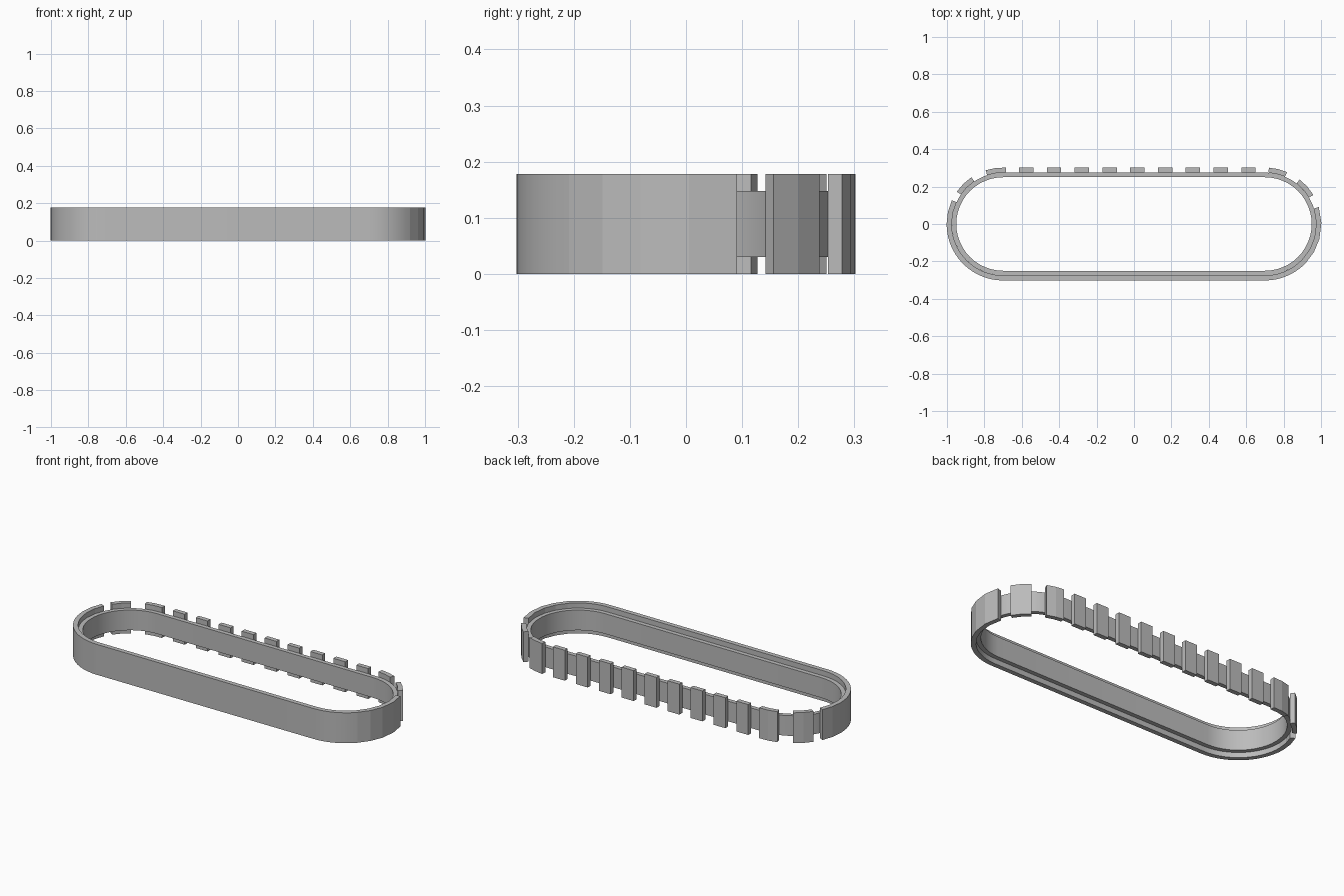
import bpy, bmesh
from math import sin, cos, radians

cube = bpy.data.objects.get("Cube")
if cube:
    bpy.data.objects.remove(cube, do_unlink=True)

HALF = 0.70                            # half length of the straight run
R_IN, R_MID, R_OUT = 0.25, 0.275, 0.302
HEIGHT, BELT_LOW, BELT_HIGH = 0.178, 0.03, 0.148

grey = bpy.data.materials.new("plain grey")
grey.use_nodes = True
grey.diffuse_color = (0.5, 0.5, 0.5, 1)
grey.node_tree.nodes["Principled BSDF"].inputs["Base Color"].default_value = (0.5, 0.5, 0.5, 1)


def arc(cx, start, end, steps):
    """Stations along an arc: centre x and angle in degrees."""
    return [(cx, start + (end - start) * i / steps) for i in range(steps + 1)]


def band(name, stations, r0, r1, z0, z1, closed=False, smooth=True):
    """Sweep a rectangular section through the stations."""
    bm = bmesh.new()
    rings = []
    for cx, deg in stations:
        a = radians(deg)
        rings.append([bm.verts.new((cx + r * cos(a), r * sin(a), z))
                      for r, z in ((r0, z0), (r1, z0), (r1, z1), (r0, z1))])
    pairs = list(zip(rings, rings[1:]))
    if closed:
        pairs.append((rings[-1], rings[0]))
    else:
        bm.faces.new(rings[0])
        bm.faces.new(rings[-1])
    for a, b in pairs:
        for i in range(4):
            j = (i + 1) % 4
            bm.faces.new((a[i], a[j], b[j], b[i]))
    bmesh.ops.recalc_face_normals(bm, faces=bm.faces)
    mesh = bpy.data.meshes.new(name)
    bm.to_mesh(mesh)
    bm.free()
    mesh.materials.append(grey)
    obj = bpy.data.objects.new(name, mesh)
    bpy.context.collection.objects.link(obj)
    if smooth:
        bpy.ops.object.select_all(action='DESELECT')
        obj.select_set(True)
        bpy.context.view_layer.objects.active = obj
        bpy.ops.object.shade_smooth_by_angle(angle=radians(30))
    return obj


# Inner belt: a full loop, narrower than the treads
band("inner_belt", arc(HALF, -90, 90, 24) + arc(-HALF, 90, 270, 24),
     R_IN, R_MID, BELT_LOW, BELT_HIGH, closed=True)

# Outer wall: full height, along the front and round both ends
band("front_wall", arc(-HALF, 180, 270, 14) + arc(HALF, -90, -43.6, 7),
     R_MID, R_OUT, 0, HEIGHT)

# Curved treads round the ends
ends = {
    "left": (HALF, [(-43.6, -15.5), (-15.5, 17.5), (31, 52), (67, 86)]),
    "right": (-HALF, [(87, 108), (124, 145), (155, 180)]),
}
for side, (cx, spans) in ends.items():
    for n, (start, end) in enumerate(spans, 1):
        band(f"{side}_end_tread_{n}", arc(cx, start, end, 2),
             R_MID, R_OUT, 0, HEIGHT, smooth=False)

# Straight treads along the back
for n in range(9):
    x = -0.576 + 0.1485 * n
    band(f"back_tread_{n + 1}", [(x - 0.0385, 90), (x + 0.0385, 90)],
         R_MID, R_OUT, 0, HEIGHT, smooth=False)
